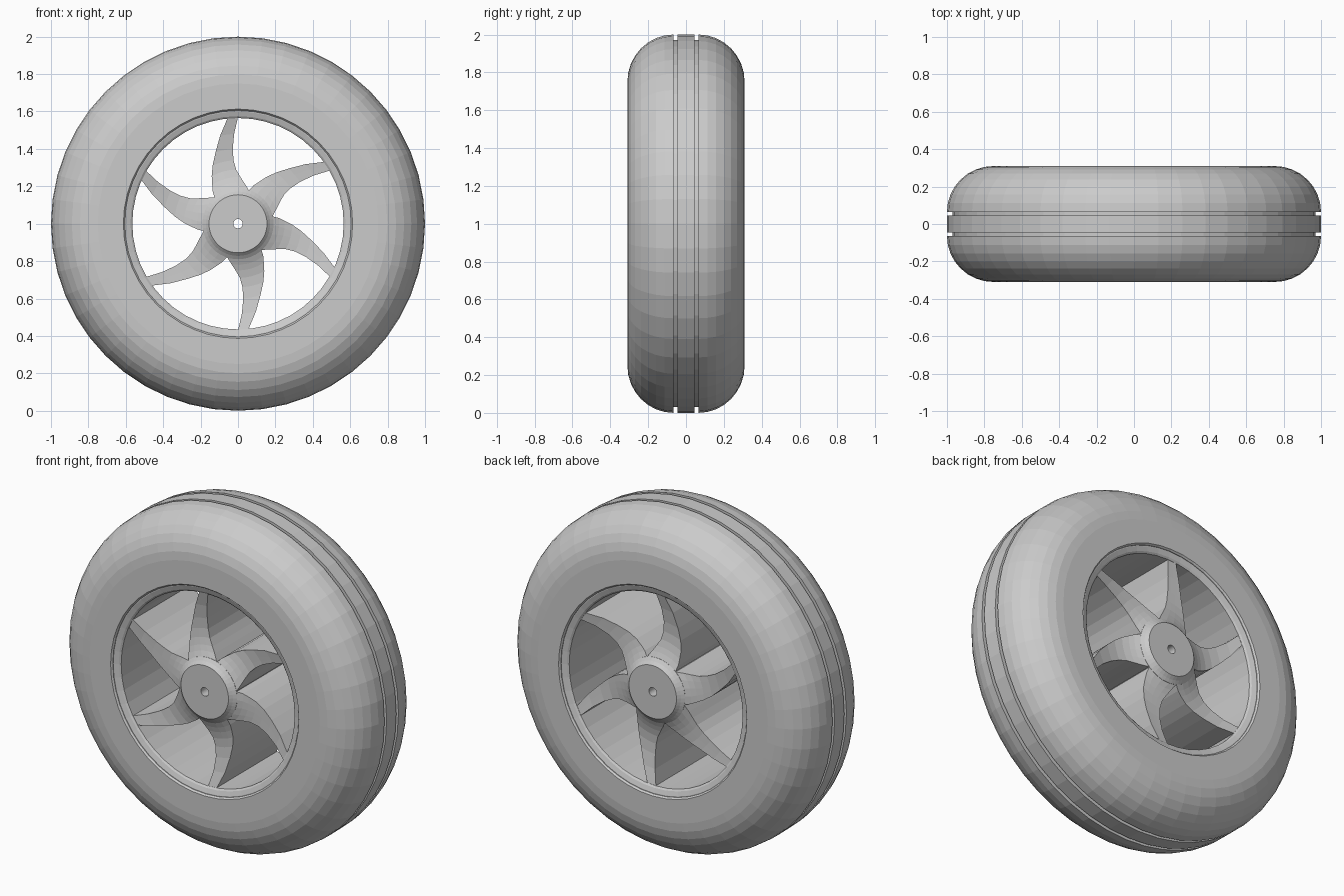
import bpy, bmesh
from math import sin, cos, pi, radians

if "Cube" in bpy.data.objects:
    bpy.data.objects.remove(bpy.data.objects["Cube"])

SEG = 48


def make_object(name, bm):
    bmesh.ops.remove_doubles(bm, verts=bm.verts, dist=1e-5)
    bmesh.ops.recalc_face_normals(bm, faces=bm.faces)
    mesh = bpy.data.meshes.new(name)
    bm.to_mesh(mesh)
    bm.free()
    obj = bpy.data.objects.new(name, mesh)
    bpy.context.collection.objects.link(obj)
    return obj


def point(r, y, a):
    return (r * cos(a), y, 1 + r * sin(a))


def lathe(name, half, seg=SEG):
    """Revolve a closed (radius, y) profile, mirrored in y, about the axle."""
    profile = half + [(r, -y) for r, y in reversed(half)]
    bm = bmesh.new()
    rings = [[bm.verts.new(point(r, y, 2 * pi * i / seg)) for r, y in profile]
             for i in range(seg)]
    n = len(profile)
    for i in range(seg):
        a, b = rings[i], rings[(i + 1) % seg]
        for j in range(n):
            k = (j + 1) % n
            bm.faces.new((a[j], a[k], b[k], b[j]))
    return make_object(name, bm)


# Tire: flat sidewall, round shoulder, two grooves in the tread
shoulder = [(0.75 + 0.25 * sin(t), -0.065 - 0.245 * cos(t))
            for t in (pi / 2 * i / 8 for i in range(9))]
lathe("tire", [(0.605, -0.30), (0.613, -0.31)] + shoulder
      + [(0.97, -0.065), (0.97, -0.045), (1.0, -0.045)])

# Rim: barrel with sloped lips
lathe("rim", [(0.565, -0.28), (0.575, -0.288), (0.60, -0.297), (0.61, -0.297)])

# Hub: flat cap with a flared edge and an axle hole
lathe("hub", [(0.025, -0.31), (0.155, -0.31), (0.172, -0.293), (0.19, -0.28)])

# Spokes: radius, right edge angle, left edge angle, dished face depth
ROWS = [
    (0.188, 72, 132, 0.28), (0.22, 81, 128, 0.266), (0.25, 87, 123.5, 0.256),
    (0.29, 92, 119, 0.247), (0.34, 94, 113.5, 0.243), (0.40, 94, 107.5, 0.246),
    (0.48, 92.5, 101.5, 0.258), (0.57, 90, 95.5, 0.28),
]
ACROSS = 4
for s in range(6):
    bm = bmesh.new()
    sides = []
    for sign in (-1, 1):
        sides.append([[bm.verts.new(point(r, sign * d, radians(a0 + (a1 - a0) * k / ACROSS + 60 * s)))
                       for k in range(ACROSS + 1)] for r, a0, a1, d in ROWS])
    front, back = sides
    for i in range(len(ROWS) - 1):
        for grid in sides:
            for k in range(ACROSS):
                bm.faces.new((grid[i][k], grid[i + 1][k], grid[i + 1][k + 1], grid[i][k + 1]))
        for k in (0, ACROSS):
            bm.faces.new((front[i][k], front[i + 1][k], back[i + 1][k], back[i][k]))
    for i in (0, len(ROWS) - 1):
        for k in range(ACROSS):
            bm.faces.new((front[i][k], front[i][k + 1], back[i][k + 1], back[i][k]))
    make_object(f"spoke_{s + 1}", bm)
